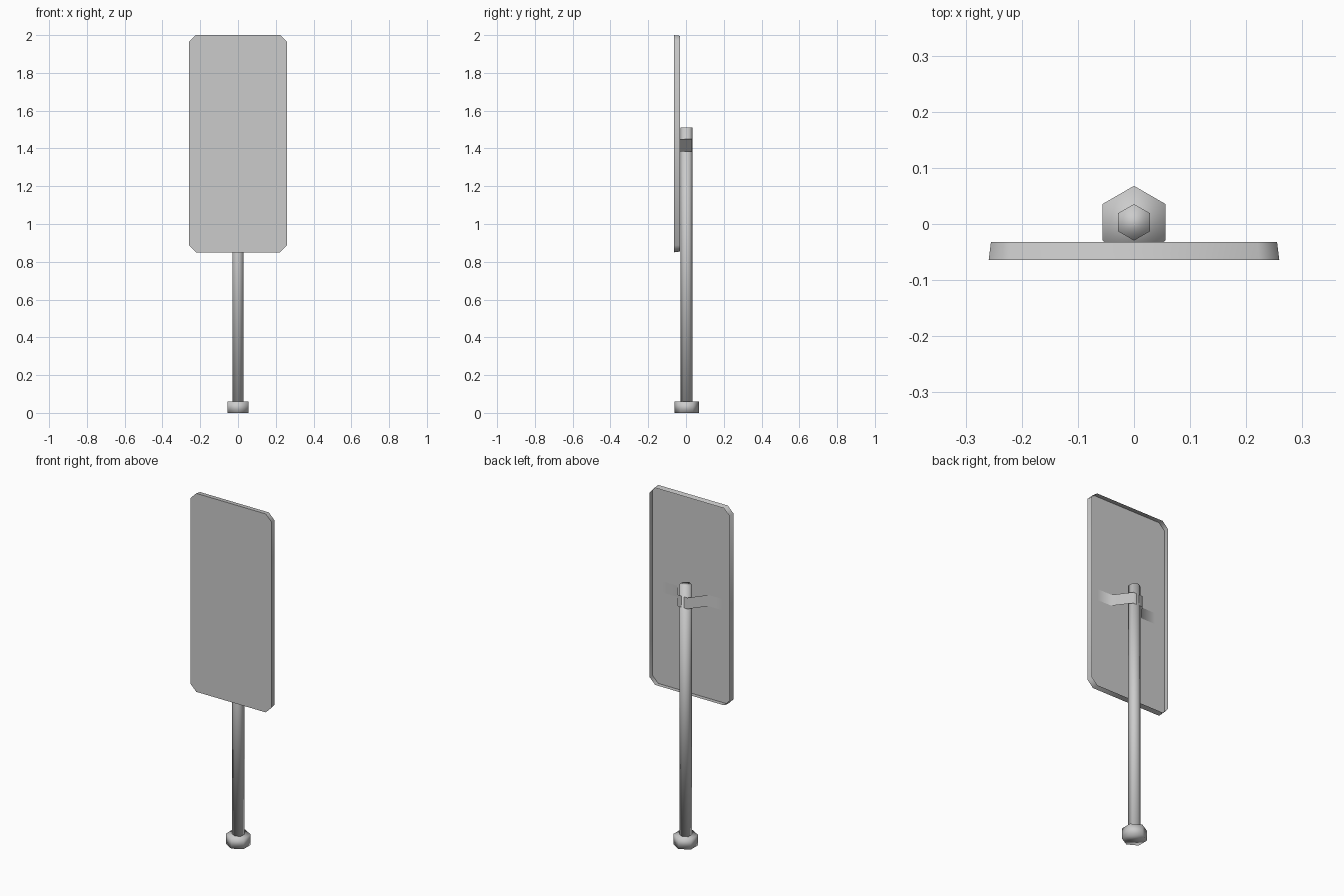
import bpy, bmesh
from math import radians, cos, sin, pi

if "Cube" in bpy.data.objects:
    bpy.data.objects.remove(bpy.data.objects["Cube"])

CY = 0.003  # y of the pole axis


def finish(name, bm, angle):
    mesh = bpy.data.meshes.new(name)
    for e in bm.edges:
        e.smooth = not (len(e.link_faces) == 2 and e.calc_face_angle(0) > radians(angle))
    for f in bm.faces:
        f.smooth = True
    bm.to_mesh(mesh)
    bm.free()
    obj = bpy.data.objects.new(name, mesh)
    bpy.context.collection.objects.link(obj)
    return obj


def loft(bm, lower, upper, closed=True):
    """Quads between two equal rows of vertices."""
    n = len(lower)
    for i in range(n if closed else n - 1):
        j = (i + 1) % n
        bm.faces.new((lower[i], lower[j], upper[j], upper[i]))


def hex_prism(name, radius, z0, z1):
    bm = bmesh.new()
    rows = [[bm.verts.new((radius * cos(pi / 6 + i * pi / 3),
                           CY + radius * sin(pi / 6 + i * pi / 3), z))
             for i in range(6)] for z in (z0, z1)]
    loft(bm, *rows)
    bm.faces.new(rows[0][::-1])
    bm.faces.new(rows[1])
    return finish(name, bm, 65)


# Base foot and pole
hex_prism("base_foot", 0.065, 0.0, 0.06)
hex_prism("pole", 0.0325, 0.06, 1.51)


# Sign panel: sheet with a flange folded backwards, open at the back
def outline(bm, hx, hz, c, y, zc=1.425):
    pts = [(hx, hz - c), (hx - c, hz), (c - hx, hz), (-hx, hz - c),
           (-hx, c - hz), (c - hx, -hz), (hx - c, -hz), (hx, c - hz)]
    return [bm.verts.new((x, y, zc + z)) for x, z in pts]


bm = bmesh.new()
front = outline(bm, 0.259, 0.575, 0.036, -0.064)
back = outline(bm, 0.255, 0.571, 0.035, -0.032)
bm.faces.new(front)
loft(bm, front, back)
bmesh.ops.recalc_face_normals(bm, faces=bm.faces)
bm.normal_update()
if front[0].link_faces[0].normal.y > 0 and len(front[0].link_faces[0].verts) == 8:
    bmesh.ops.reverse_faces(bm, faces=bm.faces)
finish("sign_panel", bm, 60)

# Clamp strap: thin band over the pole with wings lying on the panel
half = [(0.19, -0.0625), (0.10, -0.0615), (0.031, 0.031)]
path = half + [(-x, y) for x, y in reversed(half)]
bm = bmesh.new()
rows = [[bm.verts.new((x, y, z)) for x, y in path] for z in (1.385, 1.45)]
loft(bm, *rows, closed=False)
bm.normal_update()
if sum(f.normal.y for f in bm.faces) < 0:
    bmesh.ops.reverse_faces(bm, faces=bm.faces)
finish("clamp_strap", bm, 80)
